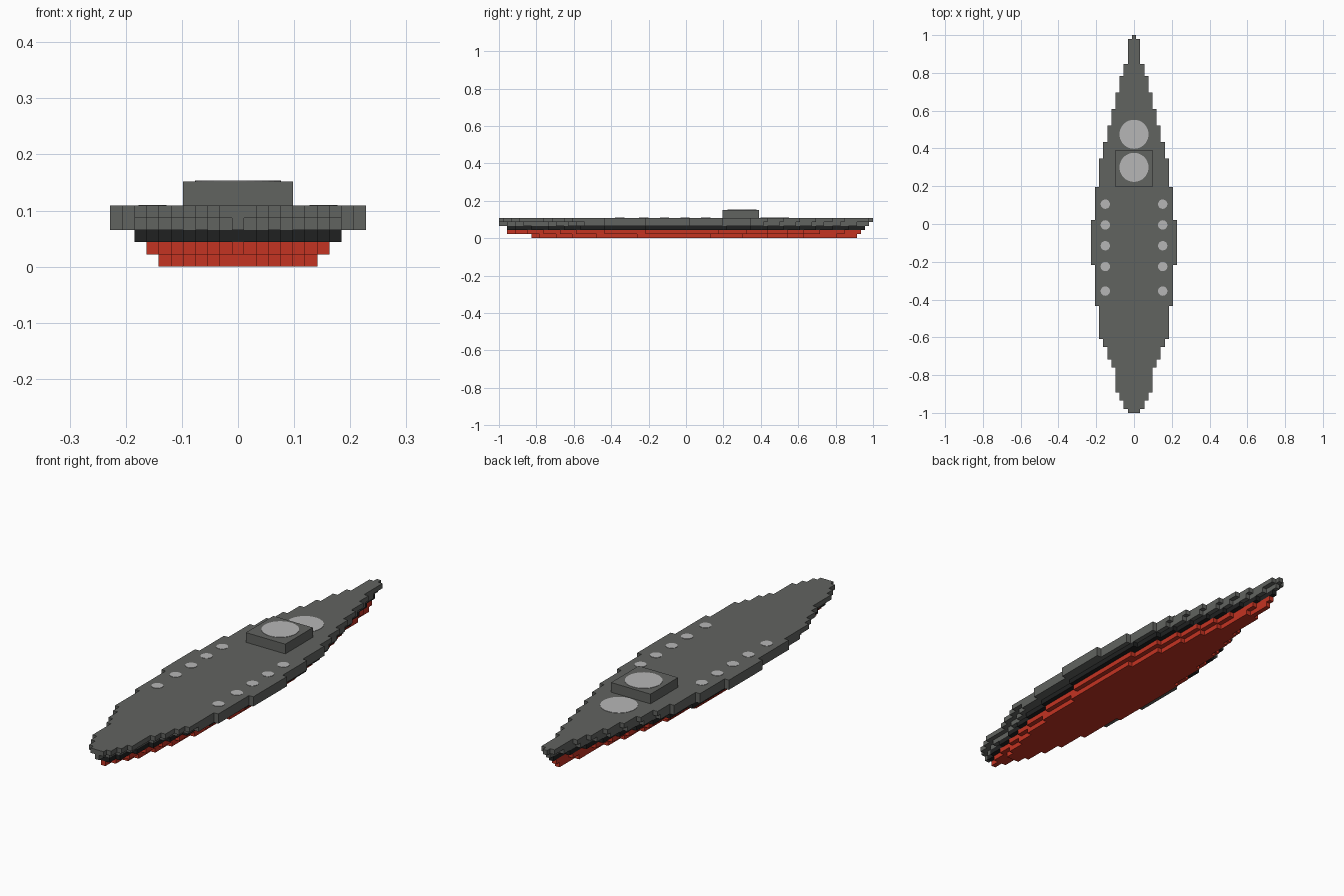
import bpy, bmesh, math

cube = bpy.data.objects.get("Cube")
if cube:
    bpy.data.objects.remove(cube, do_unlink=True)

V = 2 / 92  # size of one block; the ship is 92 blocks long


def material(name, rgb):
    m = bpy.data.materials.new(name)
    m.use_nodes = True
    m.diffuse_color = (*rgb, 1)
    m.node_tree.nodes["Principled BSDF"].inputs["Base Color"].default_value = (*rgb, 1)
    return m


GREY = material("deck grey", (0.12, 0.125, 0.117))
BLACK = material("waterline black", (0.014, 0.015, 0.015))
RED = material("hull red", (0.55, 0.033, 0.016))
PALE = material("pale grey", (0.47, 0.47, 0.47))


def finish(name, bm, mat):
    bmesh.ops.recalc_face_normals(bm, faces=bm.faces)
    me = bpy.data.meshes.new(name)
    bm.to_mesh(me)
    bm.free()
    me.materials.append(mat)
    ob = bpy.data.objects.new(name, me)
    bpy.context.collection.objects.link(ob)
    return ob


def layer(name, mat, z0, z1, starts, first_half, end):
    """Stepped slab: starts are block rows from the stern; the half width grows
    by one block per step up to the widest step, then shrinks again to the bow."""
    grow, shrink = starts
    halves = [first_half + i for i in range(len(grow))]
    halves += [halves[-1] - 1 - i for i in range(len(shrink))]
    rows = grow + shrink + [end]
    side = []
    for i, h in enumerate(halves):
        side += [(h * V, rows[i] * V - 1), (h * V, rows[i + 1] * V - 1)]
    outline = side + [(-x, y) for x, y in reversed(side)]
    bm = bmesh.new()
    face = bm.faces.new([bm.verts.new((x, y, z0 * V)) for x, y in outline])
    ext = bmesh.ops.extrude_face_region(bm, geom=[face])
    top = [g for g in ext["geom"] if isinstance(g, bmesh.types.BMVert)]
    bmesh.ops.translate(bm, verts=top, vec=(0, 0, (z1 - z0) * V))
    return finish(name, bm, mat)


def disc(name, x, y, z, radius, sides):
    bm = bmesh.new()
    bmesh.ops.create_cone(bm, cap_ends=True, segments=sides, radius1=radius,
                          radius2=radius, depth=0.003)
    bmesh.ops.translate(bm, verts=bm.verts, vec=(x, y, z))
    return finish(name, bm, PALE)


# Hull layers, from the keel up
layer("hull_bottom", RED, 0, 1,
      ([8, 10, 14, 18, 24, 34], [52, 60, 66, 71, 75, 83]), 1.5, 88)
layer("hull_side", RED, 1, 2,
      ([2, 4, 7, 11, 15, 19, 26, 36], [54, 61, 66, 71, 75, 79, 85]), 0.5, 89)
layer("waterline_band", BLACK, 2, 3,
      ([2, 4, 8, 12, 16, 20, 26, 36], [56, 62, 66, 70, 74, 78, 82, 86]), 1.5, 90)
layer("lower_deck", GREY, 3, 4,
      ([0, 2, 4, 6, 12, 14, 17, 19, 21, 26, 36],
       [47, 55, 62, 65, 69, 73, 77, 80, 84, 88]), 0.5, 91)
layer("upper_deck", GREY, 4, 5,
      ([0, 1, 3, 5, 11, 13, 16, 18, 26, 36],
       [47, 55, 62, 66, 70, 74, 78, 82, 85, 91]), 1.5, 92)

# Raised gun platform
layer("gun_platform", GREY, 5, 7, ([55], []), 4.5, 64)

# Large turret mounts
disc("deck_turret_mount", 0, 0.475, 5 * V, 0.077, 32)
disc("platform_turret_mount", 0, 0.30, 7 * V, 0.077, 32)

# Small gun mounts along both sides
for label, sx in (("left", 1), ("right", -1)):
    for i, y in enumerate((0.105, -0.005, -0.115, -0.225, -0.355)):
        disc(f"{label}_gun_mount_{i + 1}", sx * 0.152, y, 5 * V, 0.025, 16)
